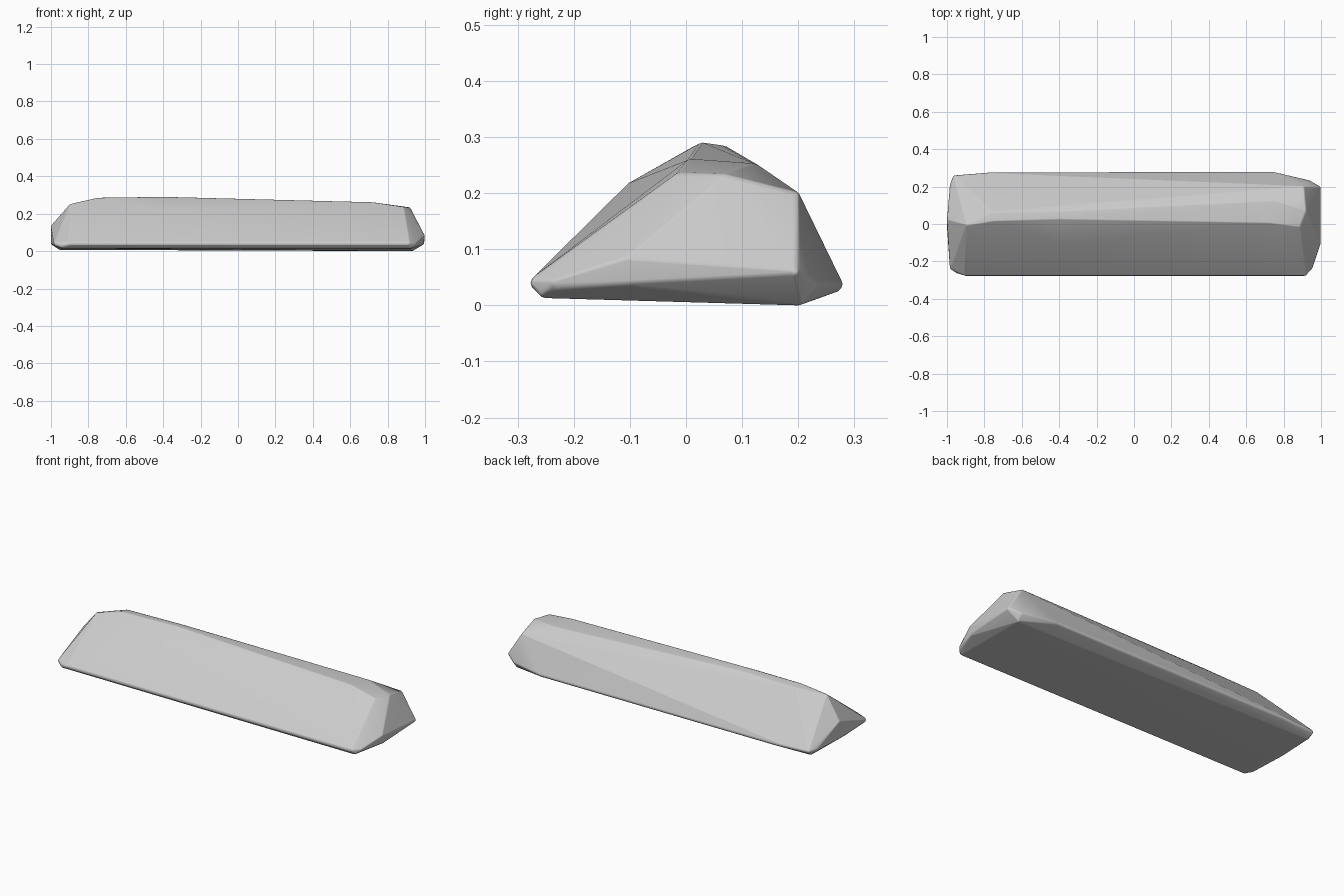
import bpy
import bmesh
from mathutils import Vector

# Remove the default object
default_object = bpy.data.objects.get("Cube")
if default_object:
    bpy.data.objects.remove(default_object, do_unlink=True)

EDGE_RADIUS = 0.015


def make_material(name, level):
    material = bpy.data.materials.new(name)
    material.use_nodes = True
    colour = (level, level, level, 1)
    material.diffuse_color = colour
    shader = material.node_tree.nodes["Principled BSDF"]
    shader.inputs["Base Color"].default_value = colour
    shader.inputs["Roughness"].default_value = 0.8
    return material


def rounded_hull(name, corners, radius, material):
    """Wrap a skin around a small ball placed on every corner."""
    bm = bmesh.new()
    for corner in corners:
        ball = bmesh.ops.create_icosphere(bm, subdivisions=2, radius=radius)
        bmesh.ops.translate(bm, verts=ball["verts"], vec=Vector(corner))
    # Keep only the points and skin them with one convex surface
    bmesh.ops.delete(bm, geom=bm.edges[:], context="EDGES_FACES")
    bmesh.ops.convex_hull(bm, input=bm.verts[:])
    loose = [v for v in bm.verts if not v.link_faces]
    bmesh.ops.delete(bm, geom=loose, context="VERTS")
    bmesh.ops.recalc_face_normals(bm, faces=bm.faces[:])
    mesh = bpy.data.meshes.new(name)
    bm.to_mesh(mesh)
    bm.free()
    mesh.materials.append(material)
    stone = bpy.data.objects.new(name, mesh)
    bpy.context.collection.objects.link(stone)
    return stone


# Underside and the widest rim just above it
base = [
    (-.94, -.25, .03), (.92, -.25, .028), (-.95, .22, .022), (.93, .2, .015),
    (-.9, -.262, .04), (.91, -.262, .04), (-.97, -.23, .04), (.94, -.23, .04),
    (-.955, .245, .04), (-.77, .26, .04), (.74, .264, .038), (.93, .22, .038),
]

# Blunt ends
ends = [
    (-.985, .02, .13), (-.985, -.02, .045), (-.97, .2, .04),
    (.983, -.1, .08), (.983, .19, .06), (.98, -.09, .045),
]

# Ridge running the whole length, highest towards the right end
ridge = [
    (-.89, -.005, .238), (-.75, .02, .27), (-.75, .06, .265),
    (-.4, -.095, .205), (-.4, .03, .275), (-.4, .065, .27),
    (.72, .01, .246), (.75, .12, .238), (.88, -.01, .222),
    (.91, .07, .22), (.9, .19, .19),
]

stone_grey = make_material("stone grey", 0.6)
stone = rounded_hull("stone_bar", base + ends + ridge, EDGE_RADIUS, stone_grey)

# Smooth the rounded edges while leaving the hard breaks crisp
bpy.ops.object.select_all(action="DESELECT")
stone.select_set(True)
bpy.context.view_layer.objects.active = stone
bpy.ops.object.shade_smooth_by_angle(angle=0.6)
weighted = stone.modifiers.new("even shading", "WEIGHTED_NORMAL")
weighted.keep_sharp = True
